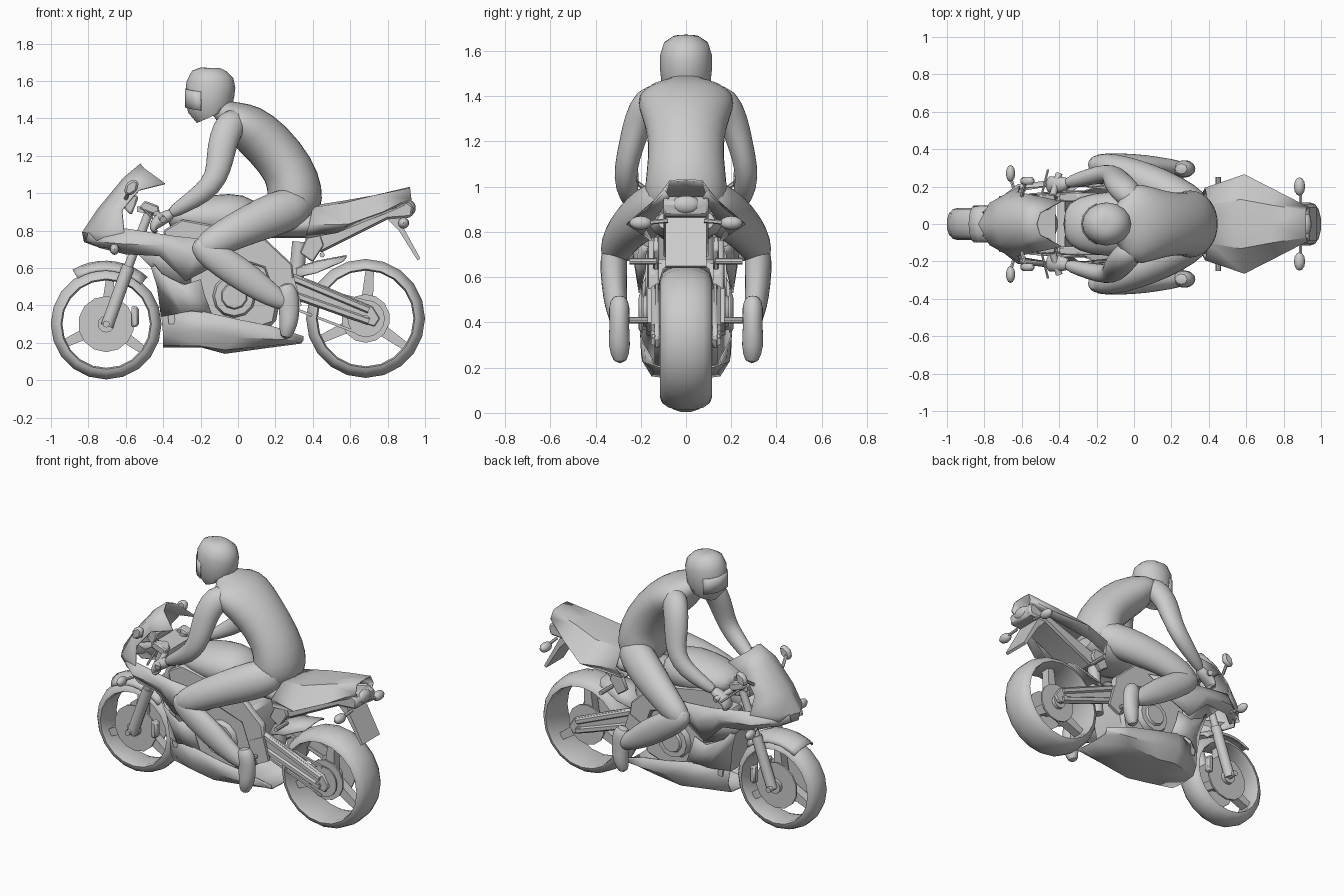
import bpy, bmesh
from math import sin, cos, pi, radians
from mathutils import Vector, Matrix


def finish(name, bm, mir=False, thick=0, sub=0, angle=40, bevel=0):
    bmesh.ops.recalc_face_normals(bm, faces=bm.faces)
    me = bpy.data.meshes.new(name)
    bm.to_mesh(me)
    bm.free()
    ob = bpy.data.objects.new(name, me)
    bpy.context.collection.objects.link(ob)
    bpy.ops.object.select_all(action='DESELECT')
    bpy.context.view_layer.objects.active = ob
    ob.select_set(True)
    bpy.ops.object.shade_smooth_by_angle(angle=radians(angle))
    if bevel:
        m = ob.modifiers.new("bevel", 'BEVEL')
        m.width, m.segments = bevel, 1
    if mir:
        m = ob.modifiers.new("mirror", 'MIRROR')
        m.use_axis = (False, True, False)
    if thick:
        m = ob.modifiers.new("solidify", 'SOLIDIFY')
        m.thickness, m.offset = thick, 0
    if sub:
        m = ob.modifiers.new("subsurf", 'SUBSURF')
        m.levels = m.render_levels = sub
    return ob


def grid(bm, rows, wrap_u=False, wrap_v=False):
    vs = [[bm.verts.new(p) for p in r] for r in rows]
    nu, nv = len(vs), len(vs[0])
    for i in range(nu if wrap_u else nu - 1):
        for j in range(nv if wrap_v else nv - 1):
            a, b = (i + 1) % nu, (j + 1) % nv
            bm.faces.new((vs[i][j], vs[a][j], vs[a][b], vs[i][b]))
    return vs


def sheet(name, rows, mir=True, thick=0.008, **k):
    bm = bmesh.new()
    grid(bm, rows)
    return finish(name, bm, mir, thick, **k)


def loft(name, secs, n=12, **k):
    """Elliptical sections (x, y, z, side radius, depth radius) along a path."""
    bm, rows = bmesh.new(), []
    P = [Vector(s[:3]) for s in secs]
    for i, s in enumerate(secs):
        t = (P[min(i + 1, len(P) - 1)] - P[max(i - 1, 0)]).normalized()
        side = (Vector((0, 1, 0)) - t * t.y).normalized()
        up = t.cross(side)
        rows.append([P[i] + side * s[3] * cos(2 * pi * j / n) + up * s[4] * sin(2 * pi * j / n) for j in range(n)])
    vs = grid(bm, rows, wrap_v=True)
    bm.faces.new(vs[0])
    bm.faces.new(vs[-1])
    return finish(name, bm, angle=60, **k)


def plate(name, prof, y0, y1, **k):
    bm = bmesh.new()
    f = bm.faces.new([bm.verts.new((x, y0, z)) for x, z in prof])
    r = bmesh.ops.extrude_face_region(bm, geom=[f])
    bmesh.ops.translate(bm, verts=[v for v in r['geom'] if isinstance(v, bmesh.types.BMVert)], vec=(0, y1 - y0, 0))
    return finish(name, bm, **k)


def rod(name, a, b, r, r2=None, n=12, **k):
    a, b = Vector(a), Vector(b)
    q = (b - a).to_track_quat('Z', 'Y').to_matrix().to_4x4()
    bm = bmesh.new()
    bmesh.ops.create_cone(bm, cap_ends=True, segments=n, radius1=r, radius2=r if r2 is None else r2,
                          depth=(b - a).length, matrix=Matrix.Translation((a + b) / 2) @ q)
    return finish(name, bm, **k)


def ball(name, c, s, **k):
    bm = bmesh.new()
    bmesh.ops.create_uvsphere(bm, u_segments=12, v_segments=8, radius=1,
                              matrix=Matrix.Translation(c) @ Matrix.Diagonal((*s, 1)))
    return finish(name, bm, **k)


def arc_sheet(name, cx, cz, a0, a1, prof, n=9):
    sheet(name, [[(cx + r * cos(radians(a0 + (a1 - a0) * i / n)), y, cz + r * sin(radians(a0 + (a1 - a0) * i / n)))
                  for r, y in prof] for i in range(n + 1)])


def wheel(side, cx, cz, R, w, disc):
    # tyre with a rounded tread, turned about the axle
    prof = [(R - .064, -.72 * w), (R - .056, -w), (R - .034, -.93 * w), (R - .014, -.68 * w), (R - .002, -.25 * w)]
    prof += [(r, -y) for r, y in reversed(prof)]
    bm = bmesh.new()
    grid(bm, [[(cx + r * cos(2 * pi * i / 20), y, cz + r * sin(2 * pi * i / 20)) for r, y in prof]
              for i in range(20)], True, True)
    finish(side + "_tyre", bm, angle=65)
    # hub, discs, spokes
    rod(side + "_hub", (cx, -.09, cz), (cx, .09, cz), .045)
    rod(side + "_axle", (cx, -.15, cz), (cx, .15, cz), .018)
    rod(side + "_brake_disc", (cx, .055, cz), (cx, .066, cz), disc, n=14, mir=True)
    for k in range(3):
        a = radians(-35 + 120 * k)
        pts = [(.03, -.035), (R - .055, -.022), (R - .055, .022), (.03, .035)]
        plate(side + "_spoke", [(cx + u * cos(a) - v * sin(a), cz + u * sin(a) + v * cos(a)) for u, v in pts], -.03, .03)


wheel("front", -.705, .30, .298, .085, .15)
wheel("rear", .682, .33, .32, .114, .13)

# front suspension
rod("fork_lower", (-.70, .1, .29), (-.585, .1, .61), .034, mir=True)
rod("fork_upper", (-.585, .1, .61), (-.46, .1, .94), .024, mir=True)
plate("front_caliper", [(-.57, .40), (-.53, .39), (-.53, .29), (-.57, .28)], .05, .1, mir=True, bevel=.01)
arc_sheet("front_fender", -.71, .30, 121, 48, [(.335, 0), (.327, .05), (.305, .085), (.285, .095)])
plate("triple_clamp", [(-.54, .9), (-.42, .88), (-.42, .91), (-.54, .93)], -.13, .13)

# nose cowl and windscreen
sheet("nose_cowl", [
    [(-.52, 0, 1.155), (-.5, .06, 1.13), (-.39, .12, 1.05)],
    [(-.61, 0, 1.08), (-.59, .09, 1.06), (-.53, .15, 1.015)],
    [(-.75, 0, .91), (-.71, .1, .91), (-.62, .17, .91)],
    [(-.83, 0, .79), (-.77, .11, .79), (-.61, .2, .80)],
    [(-.82, 0, .74), (-.74, .1, .71), (-.58, .18, .70)]])
# side fairing with air vent below
sheet("side_fairing", [
    [(-.80, .06, .79), (-.60, .195, .81), (-.34, .21, .77), (-.15, .2, .75), (.02, .17, .735)],
    [(-.81, .06, .745), (-.62, .21, .73), (-.40, .235, .72), (-.23, .22, .65), (-.02, .18, .70)],
    [(-.74, .05, .71), (-.60, .18, .675), (-.42, .21, .665), (-.28, .205, .53), (-.07, .18, .64)]])
sheet("lower_fairing", [
    [(-.48, .15, .66), (-.41, .19, .57), (-.29, .205, .51), (-.20, .195, .54)],
    [(-.43, .13, .5), (-.35, .2, .47), (-.27, .205, .45), (-.18, .195, .46)],
    [(-.41, .12, .34), (-.3, .2, .36), (-.25, .205, .37), (-.14, .195, .355)]])
sheet("vent_inner_panel", [[(-.56, .16, .70), (-.36, .175, .72), (-.25, .175, .62)],
                           [(-.46, .14, .60), (-.36, .165, .54), (-.25, .175, .50)]])
sheet("belly_pan", [
    [(-.41, .12, .36), (-.2, .2, .37), (.0, .197, .325), (.18, .18, .29), (.35, .15, .235)],
    [(-.40, .13, .25), (-.2, .195, .26), (.0, .19, .23), (.2, .175, .22), (.35, .15, .215)],
    [(-.40, .1, .19), (-.2, .15, .185), (-.07, .15, .165), (.15, .14, .185), (.34, .12, .205)],
    [(-.40, 0, .18), (-.2, 0, .18), (-.07, 0, .145), (.15, 0, .175), (.34, 0, .2)]], angle=30)
plate("radiator", [(-.41, .66), (-.37, .66), (-.33, .3), (-.37, .3)], -.15, .15)
plate("instruments", [(-.62, .93), (-.56, 1.0), (-.53, .98), (-.57, .88)], -.08, .08, bevel=.01)

# engine and frame
plate("engine", [(-.33, .66), (.18, .68), (.24, .5), (.2, .3), (-.1, .2), (-.3, .28)], -.14, .14, bevel=.02)
rod("clutch_cover", (-.02, .13, .45), (-.02, .175, .45), .12, .105, n=12, mir=True)
rod("clutch_cap", (-.02, .17, .45), (-.02, .19, .45), .075, .065, n=10, mir=True)
plate("frame_beam", [(-.4, .8), (-.3, .86), (.12, .78), (.29, .62), (.31, .44), (.22, .38), (.14, .6), (-.1, .68), (-.38, .72)],
      .12, .165, mir=True, bevel=.008)

# rear suspension and drive
plate("swingarm", [(.27, .58), (.40, .53), (.72, .395), (.76, .33), (.73, .285), (.60, .325), (.27, .45)], .118, .14, mir=True, bevel=.006)
rod("swingarm_upper", (.27, .135, .555), (.70, .135, .375), .022, n=6, mir=True)
rod("swingarm_lower", (.26, .135, .47), (.70, .135, .315), .022, n=6, mir=True)
rod("sprocket", (.685, -.085, .33), (.685, -.095, .33), .1, n=16)
plate("chain_upper", [(.3, .53), (.68, .43), (.68, .415), (.3, .515)], -.1, -.085)
plate("chain_lower", [(.3, .39), (.68, .245), (.68, .23), (.3, .375)], -.1, -.085)
rod("rear_shock", (.3, 0, .42), (.33, 0, .74), .04)
sheet("rear_hugger", [[(.31, 0, .60), (.31, .07, .59), (.31, .115, .55)], [(.42, 0, .635), (.42, .07, .63), (.42, .118, .575)],
                      [(.58, 0, .665), (.58, .06, .66), (.56, .1, .635)]])

# tank and seat
loft("fuel_tank", [(-.38, 0, .86, .08, .05), (-.31, 0, .87, .15, .085), (-.13, 0, .87, .185, .13), (.02, 0, .87, .17, .135),
                   (.12, 0, .84, .12, .09)], n=14, sub=1)
loft("seat", [(.06, 0, .82, .1, .05), (.2, 0, .82, .15, .06), (.38, 0, .83, .16, .07), (.45, 0, .85, .13, .06)])
# tail
sheet("tail_cowl", [
    [(.40, 0, .93), (.56, 0, .955), (.73, 0, .985), (.92, 0, 1.03)],
    [(.40, .10, .92), (.57, .13, .945), (.73, .10, .985), (.92, .07, 1.025)],
    [(.38, .19, .83), (.59, .262, .835), (.77, .17, .90), (.925, .09, .975)],
    [(.36, .15, .76), (.53, .19, .79), (.75, .12, .88), (.925, .075, .95)]], angle=30)
plate("under_tail", [(.35, .76), (.9, .96), (.94, .93), (.93, .87), (.80, .86), (.44, .68)], -.1, .1, bevel=.012)
plate("plate_bracket", [(.78, .88), (.85, .88), (.975, .65), (.96, .64), (.86, .8)], -.09, .09)
ball("tail_light", (.92, 0, .92), (.03, .065, .04))
rod("rear_signal_stalk", (.89, .08, .85), (.89, .18, .84), .01, n=6, mir=True)
ball("rear_signal", (.885, .2, .84), (.03, .05, .03), mir=True)

# passenger and rider pegs
plate("peg_hanger", [(.33, .68), (.37, .77), (.44, .78), (.46, .72), (.40, .63)], .12, .145, mir=True, bevel=.006)
rod("passenger_peg", (.45, .13, .67), (.45, .25, .67), .014, n=8, mir=True)
plate("rider_heel_guard", [(.2, .5), (.3, .55), (.34, .4), (.26, .36)], .15, .17, mir=True)
rod("rider_peg", (.25, .15, .41), (.25, .29, .41), .014, n=8, mir=True)

# handlebars, mirrors, front signals
rod("handlebar", (-.45, .1, .9), (-.40, .27, .86), .018, mir=True)
rod("lever", (-.5, .13, .91), (-.46, .29, .87), .007, n=6, mir=True)
plate("switch_box", [(-.53, .92), (-.5, .96), (-.42, .93), (-.43, .88)], .1, .16, mir=True, bevel=.008)
rod("mirror_stalk", (-.60, .15, .97), (-.58, .22, 1.02), .01, n=6, mir=True)
plate("mirror_head", [(-.61, 1.0), (-.60, 1.05), (-.56, 1.075), (-.53, 1.06), (-.54, 1.01), (-.58, .985)], .21, .25, mir=True, bevel=.012)
rod("front_signal_stalk", (-.64, .18, .70), (-.66, .25, .70), .01, n=6, mir=True)
ball("front_signal", (-.66, .27, .70), (.025, .045, .03), mir=True)

# rider
loft("rider_torso", [(.31, 0, .83, .11, .08), (.305, 0, .91, .18, .145), (.305, 0, 1.01, .188, .155), (.28, 0, 1.12, .168, .14),
                     (.16, 0, 1.27, .175, .14), (.04, 0, 1.365, .225, .13), (-.04, 0, 1.415, .205, .085), (-.09, 0, 1.45, .07, .055),
                     (-.13, 0, 1.49, .06, .06)], n=16, sub=1)
loft("rider_arm", [(.01, .11, 1.39, .07, .07), (-.04, .17, 1.375, .075, .09), (-.078, .212, 1.29, .068, .083),
                   (-.095, .24, 1.19, .058, .077), (-.115, .268, 1.08, .053, .064), (-.185, .265, 1.0, .052, .06),
                   (-.29, .24, .935, .04, .043), (-.37, .215, .885, .032, .032)], mir=True, sub=1)
loft("rider_hand", [(-.34, .22, .90, .03, .03), (-.39, .21, .87, .045, .035), (-.44, .21, .845, .05, .04), (-.46, .21, .80, .045, .02),
                    (-.43, .21, .79, .04, .015)], n=10, mir=True, sub=1)
loft("rider_thigh", [(.37, .07, .95, .08, .08), (.28, .12, .92, .105, .125), (.14, .2, .865, .103, .117), (0, .265, .805, .09, .102),
                     (-.12, .307, .74, .075, .09), (-.19, .318, .70, .063, .072), (-.225, .318, .69, .025, .03)], mir=True, sub=1)
loft("rider_shin", [(-.235, .318, .745, .03, .03), (-.19, .318, .705, .063, .077), (-.08, .32, .63, .062, .087), (.07, .315, .53, .057, .087),
                    (.18, .305, .45, .047, .062), (.28, .295, .40, .04, .045)], mir=True, sub=1)
loft("rider_boot", [(.25, .295, .52, .03, .035), (.265, .295, .47, .052, .062), (.275, .295, .38, .042, .058), (.272, .295, .30, .054, .052),
                    (.25, .29, .215, .03, .03)], mir=True, sub=1)
loft("helmet", [(-.13, 0, 1.415, .088, .098), (-.148, 0, 1.455, .108, .122), (-.15, 0, 1.52, .115, .13), (-.145, 0, 1.58, .115, .132),
                (-.135, 0, 1.635, .098, .112), (-.13, 0, 1.662, .06, .07), (-.13, 0, 1.67, .03, .03)], n=16)
sheet("visor", [[(-.148 - .132 * cos(radians(a)), .117 * sin(radians(a)), z - .02 * a / 75) for a in (0, 22.5, 45, 67.5)]
                for z in (1.56, 1.51, 1.46)])
